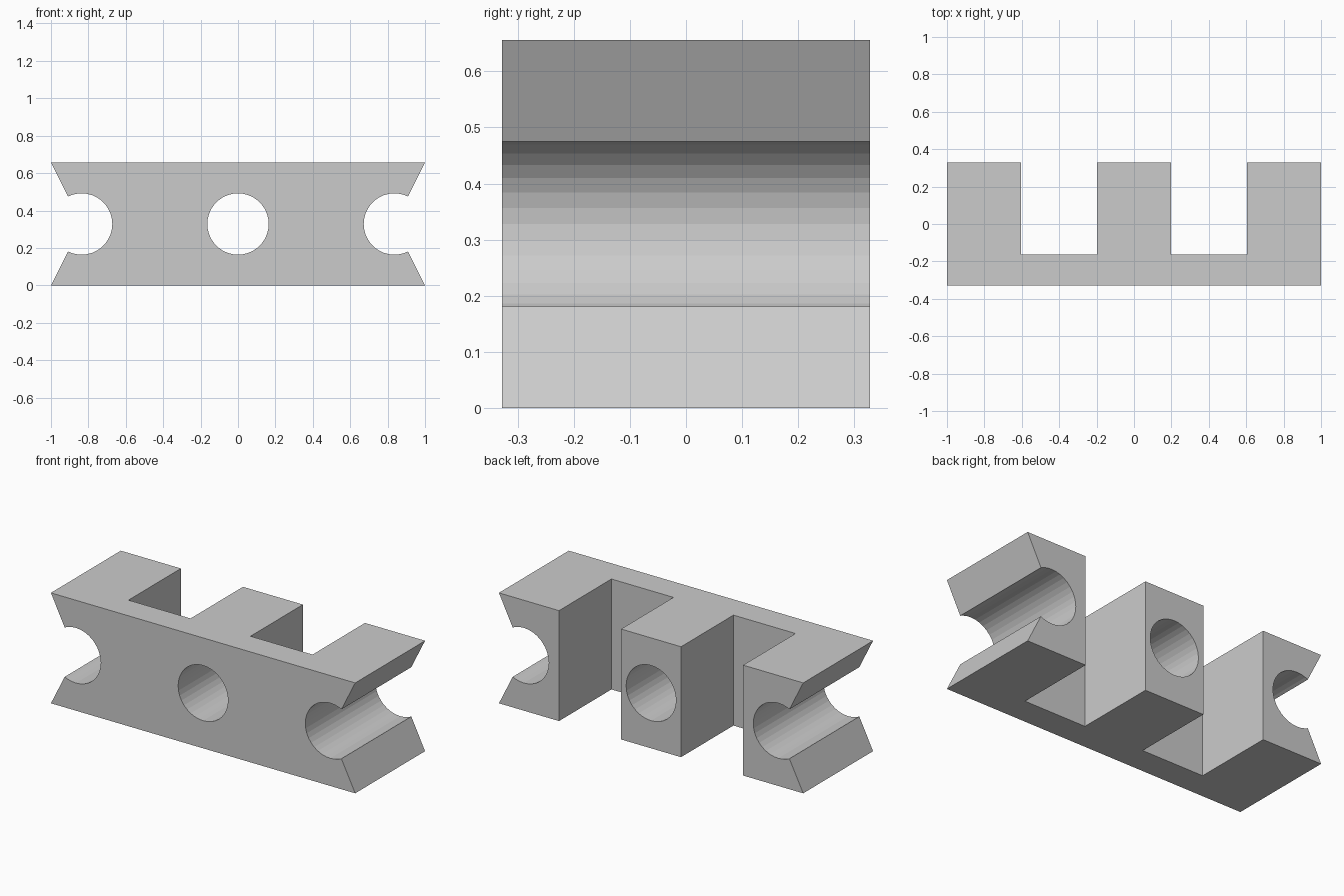
import bpy, bmesh
from math import sin, cos, radians, atan2, degrees

if "Cube" in bpy.data.objects:
    bpy.data.objects.remove(bpy.data.objects["Cube"])

H = 0.656            # height and depth
D = H / 2            # half depth, also the bore height
R = H / 4            # bore radius
CX = 1 - R           # end bore centre
STEP = 10            # degrees per bore facet


def prism(name, outline, y0, y1):
    """Extrude an xz outline from y0 to y1."""
    bm = bmesh.new()
    face = bm.faces.new([bm.verts.new((x, y0, z)) for x, z in outline])
    new = bmesh.ops.extrude_face_region(bm, geom=[face])["geom"]
    verts = [v for v in new if isinstance(v, bmesh.types.BMVert)]
    bmesh.ops.translate(bm, verts=verts, vec=(0, y1 - y0, 0))
    bmesh.ops.recalc_face_normals(bm, faces=bm.faces)
    mesh = bpy.data.meshes.new(name)
    bm.to_mesh(mesh)
    bm.free()
    ob = bpy.data.objects.new(name, mesh)
    bpy.context.collection.objects.link(ob)
    return ob


def cut(target, cutter):
    """Subtract the cutter, then discard it."""
    cutter.hide_render = True
    mod = target.modifiers.new("cut", "BOOLEAN")
    mod.operation, mod.solver, mod.object = "DIFFERENCE", "EXACT", cutter
    bpy.context.view_layer.objects.active = target
    bpy.ops.object.modifier_apply(modifier=mod.name)
    bpy.data.objects.remove(cutter)


# Right end: flared mouth opening into a round bore
tip = degrees(atan2(2, -1))
angles = [-tip] + list(range(-110, 111, STEP)) + [tip]
right_end = [(1, 0)]
right_end += [(CX - R * cos(radians(a)), D + R * sin(radians(a))) for a in angles]
right_end += [(1, H)]
left_end = [(-x, z) for x, z in reversed(right_end)]
body = prism("clamp_body", right_end + left_end, -D, D)

# Centre bore
circle = [(R * cos(radians(a)), D + R * sin(radians(a))) for a in range(0, 360, STEP)]
cut(body, prism("centre_bore_cutter", circle, -D - 0.1, D + 0.1))

# Two rear notches between the three prongs
for s in (-1, 1):
    slot = [(s * 0.197, -0.1), (s * 0.605, -0.1), (s * 0.605, H + 0.1), (s * 0.197, H + 0.1)]
    cut(body, prism("notch_cutter", slot, -D / 2, D + 0.1))
